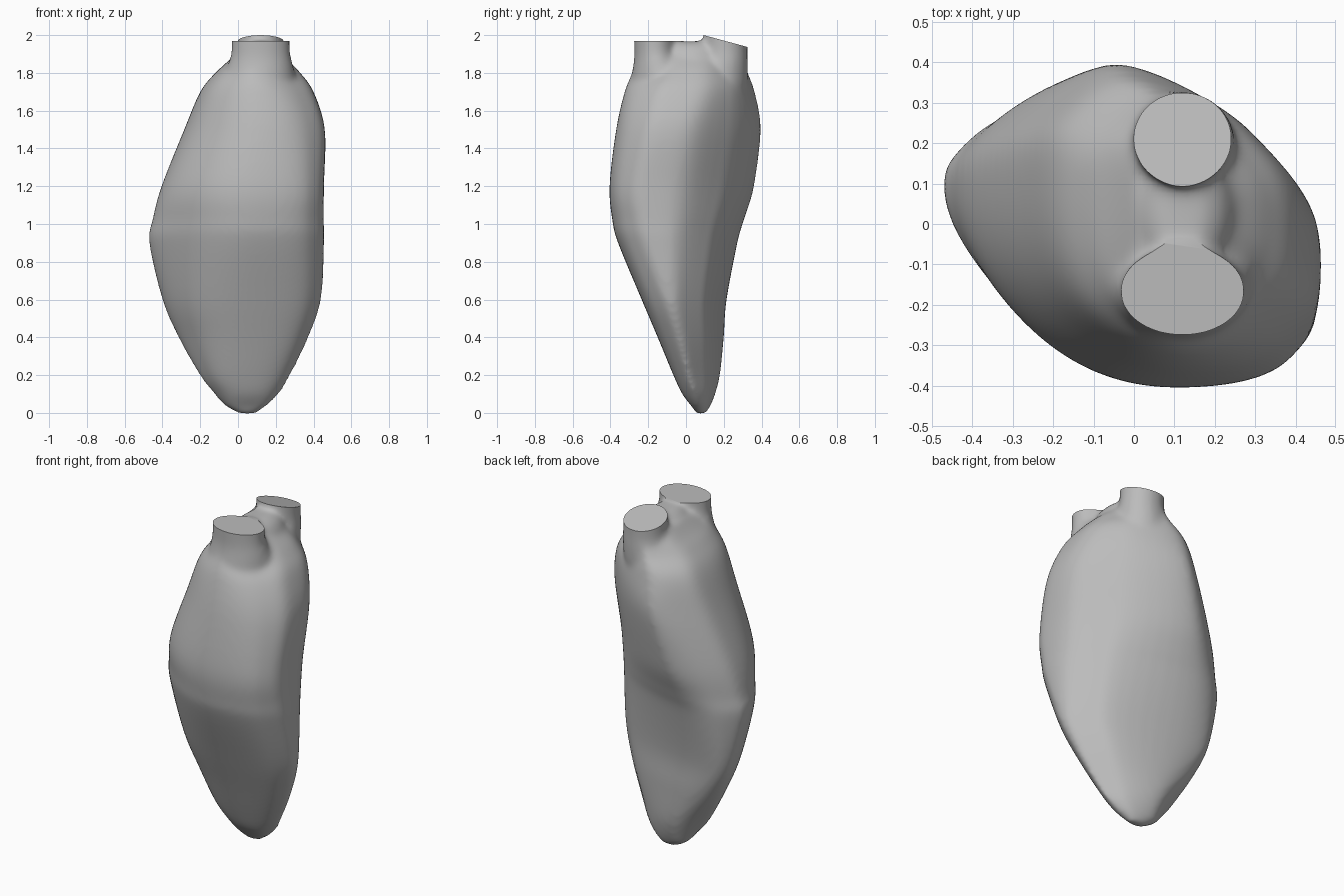
import bpy, bmesh, math
from mathutils import Vector

cube = bpy.data.objects.get("Cube")
if cube:
    bpy.data.objects.remove(cube, do_unlink=True)

SIDES = 64
DIAG = math.sqrt(0.5)

# Body sections: height, then reach towards x, x+y, y, y-x, -x, -x-y, -y, x-y
SECTIONS = [
    (.035, .15, .16, .13, .12, .07, -.005, -.03, .07),
    (.1, .225, .19, .155, .15, .13, .045, .02, .125),
    (.2, .285, .212, .18, .2, .205, .11, .067, .19),
    (.4, .375, .255, .2, .31, .315, .195, .15, .3),
    (.6, .44, .28, .215, .39, .4, .272, .235, .39),
    (.9, .455, .295, .275, .435, .47, .345, .36, .475),
    (1.02, .454, .304, .312, .43, .453, .358, .39, .495),
    (1.2, .455, .322, .37, .415, .405, .36, .405, .508),
    (1.5, .46, .362, .4, .355, .285, .285, .37, .468),
    (1.7, .4, .36, .365, .3, .2, .232, .325, .39),
    (1.8, .33, .315, .33, .22, .12, .18, .285, .3),
    (1.86, .27, .275, .31, .18, .055, .15, .262, .25),
    (1.92, .2, .23, .25, .13, 0, .08, .2, .21),
]
# Where the outline touches each reach line, and how tight each corner is
TOUCH = (.5, .5, .75, .5, .3, .5, .5, .5)
TIGHT = (1.8, .5, 1, 1.8, 1, 1, 1, 2.2)


def spline(a, b, c, d, t):
    """Smooth value between b and c."""
    return b + t / 2 * (c - a + t * (2 * a - 5 * b + 4 * c - d + t * (3 * (b - c) + d - a)))


def section_ring(section):
    """Rounded outline touching the eight reach lines of a section."""
    z, reach = section[0], section[1:]
    corners = []
    for i in range(8):
        a, b = i * math.pi / 4, (i + 1) * math.pi / 4
        h, k = reach[i], reach[(i + 1) % 8]
        corners.append(Vector(((h * math.sin(b) - k * math.sin(a)) / DIAG,
                               (k * math.cos(a) - h * math.cos(b)) / DIAG, z)))
    touches = [corners[i - 1].lerp(corners[i], TOUCH[i]) for i in range(8)]
    ring = []
    steps = SIDES // 8
    for i in range(8):
        for s in range(steps):
            t = s / steps
            a, b, c = (1 - t) ** 2, 2 * t * (1 - t) * TIGHT[i], t * t
            ring.append((touches[i] * a + corners[i] * b + touches[(i + 1) % 8] * c) / (a + b + c))
    return ring


def dent(p):
    """Shallow slanting groove on the back."""
    u, v = (p.x + p.y) * DIAG, (p.x - p.y) * DIAG
    t = min(1, max(0, (p.z - .95) / .5))
    off = (u - .28 * t) / .12
    fade = math.exp(-off * off - ((p.z - 1.2) / .3) ** 2)
    push = .014 * fade * min(1, max(0, -v / .3))
    return p + Vector((DIAG, -DIAG, 0)) * push


def ellipse_ring(z, cx, cy, rx, ry):
    angles = [2 * math.pi * i / SIDES for i in range(SIDES)]
    return [Vector((cx + rx * math.cos(a), cy + ry * math.sin(a), z)) for a in angles]


def loft(bm, rings):
    """Closed tube through the rings."""
    rows = [[bm.verts.new(p) for p in ring] for ring in rings]
    for low, high in zip(rows, rows[1:]):
        for i in range(SIDES):
            j = (i + 1) % SIDES
            bm.faces.new((low[i], low[j], high[j], high[i]))
    bm.faces.new(rows[0][::-1])
    bm.faces.new(rows[-1])


def smooth_rows(rows, steps):
    """Extra rows flowing smoothly between the given ones."""
    last = len(rows) - 1
    for i in range(last):
        near = [rows[min(last, max(0, i + k))] for k in (-1, 0, 1, 2)]
        for s in range(steps):
            yield [spline(*vals, s / steps) for vals in zip(*near)]
    yield rows[-1]


def make_object(name, bm):
    bmesh.ops.recalc_face_normals(bm, faces=bm.faces)
    mesh = bpy.data.meshes.new(name)
    bm.to_mesh(mesh)
    bm.free()
    obj = bpy.data.objects.new(name, mesh)
    bpy.context.collection.objects.link(obj)
    return obj


def cutter(name, profile):
    """Block with a profile in y and z, running across x."""
    bm = bmesh.new()
    ends = [[bm.verts.new((x, y, z)) for y, z in profile] for x in (-1, 1)]
    for e in ends:
        bm.faces.new(e)
    for i in range(len(profile)):
        j = (i + 1) % len(profile)
        bm.faces.new((ends[0][i], ends[0][j], ends[1][j], ends[1][i]))
    obj = make_object(name, bm)
    obj.hide_render = True
    return obj


# Sac-shaped body
bm = bmesh.new()
rings = [ellipse_ring(-.004, .05, .08, .045, .025)]
rings += [[dent(p) for p in section_ring(row)] for row in smooth_rows(SECTIONS, 5)]
loft(bm, rings)

# Front spout, back spout and the saddle between them
for spout in (
    [(1.5, .1, -.08, .2, .18), (1.7, .1, -.11, .21, .185), (1.8, .115, -.135, .185, .15),
     (1.87, .12, -.155, .164, .12), (1.93, .12, -.165, .154, .109), (2.1, .12, -.168, .157, .112)],
    [(1.5, .08, .14, .14, .12), (1.7, .1, .17, .15, .15), (1.8, .11, .19, .142, .138),
     (1.87, .12, .205, .128, .121), (1.93, .12, .21, .122, .116), (2.1, .12, .213, .125, .12)],
    [(1.7, .12, .03, .17, .18), (1.85, .12, .03, .14, .17), (1.92, .12, .03, .11, .16),
     (1.95, .12, .03, .08, .14), (1.967, .12, .03, .045, .12)],
):
    loft(bm, [ellipse_ring(*row) for row in smooth_rows(spout, 3)])
body = make_object("two_spout_body", bm)

# Fuse the parts, soften the joins and slice the spouts flat
remesh = body.modifiers.new("fuse", "REMESH")
remesh.mode = "VOXEL"
remesh.voxel_size = .014
soften = body.modifiers.new("soften", "SMOOTH")
soften.factor = .5
soften.iterations = 16
cutters = [
    cutter("front_slice", [(-1, 1.97), (.02, 1.97), (.02, 3), (-1, 3)]),
    cutter("back_slice", [(.015, 2.018), (.1, 1.998), (.5, 1.89), (.5, 3), (.015, 3)]),
]
for c in cutters:
    cut = body.modifiers.new(c.name, "BOOLEAN")
    cut.operation = "DIFFERENCE"
    cut.solver = "EXACT"
    cut.object = c
bpy.context.view_layer.update()
final = bpy.data.meshes.new_from_object(body.evaluated_get(bpy.context.evaluated_depsgraph_get()))
body.modifiers.clear()
body.data = final
for c in cutters:
    bpy.data.objects.remove(c, do_unlink=True)

# Single plain grey
grey = bpy.data.materials.new("plain_grey")
grey.use_nodes = True
colour = (.5, .5, .5, 1)
grey.diffuse_color = colour
grey.node_tree.nodes["Principled BSDF"].inputs["Base Color"].default_value = colour
final.materials.clear()
final.materials.append(grey)

bpy.ops.object.select_all(action="DESELECT")
body.select_set(True)
bpy.context.view_layer.objects.active = body
bpy.ops.object.shade_smooth_by_angle(angle=math.radians(40))
